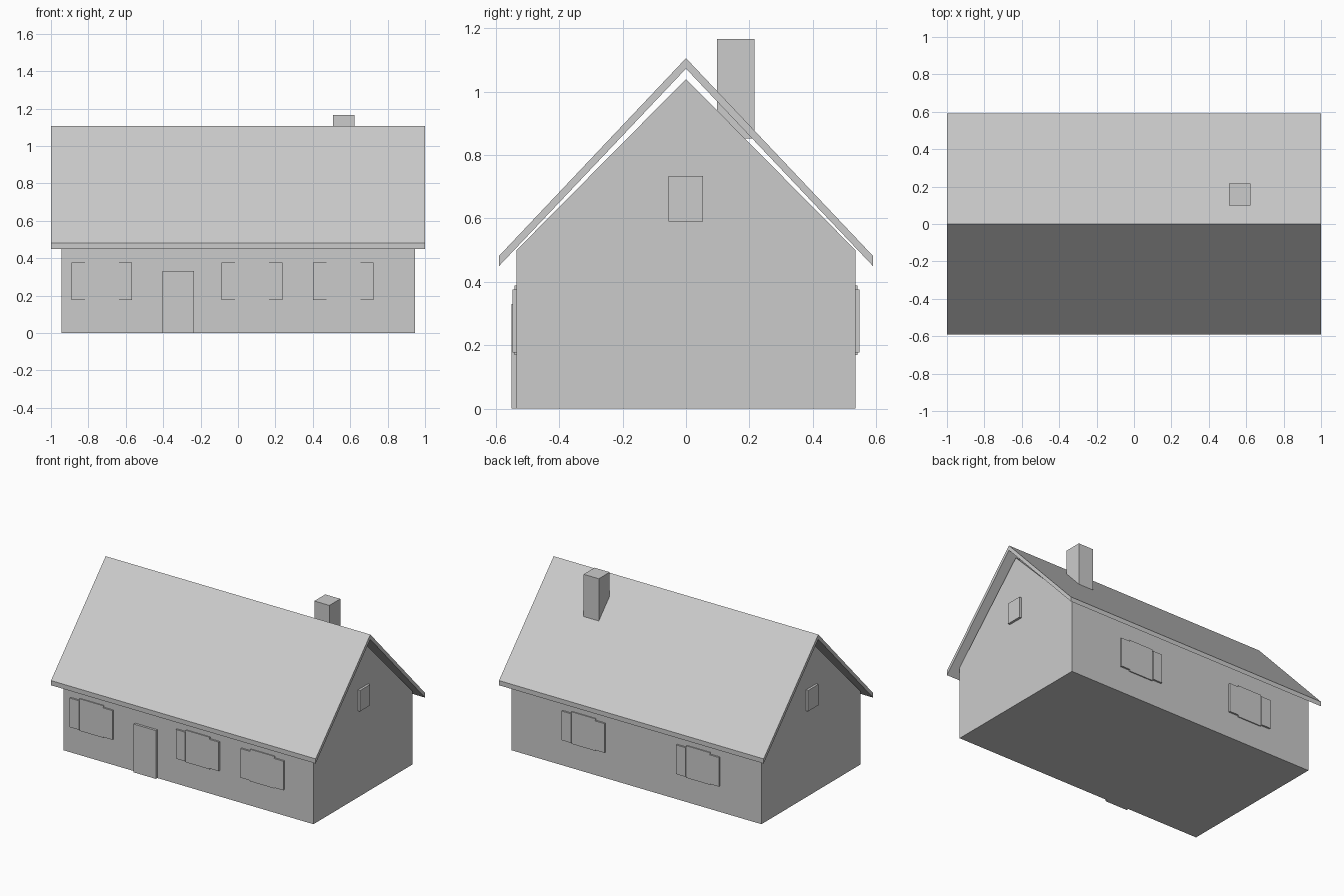
import bpy

cube = bpy.data.objects.get("Cube")
if cube:
    bpy.data.objects.remove(cube, do_unlink=True)

# One plain grey for everything
grey = bpy.data.materials.new("plain_grey")
grey.use_nodes = True
grey.diffuse_color = (0.6, 0.6, 0.6, 1)
grey.node_tree.nodes["Principled BSDF"].inputs["Base Color"].default_value = (0.6, 0.6, 0.6, 1)


def extrude_x(name, profile, half):
    """Extrude a closed (y, z) profile along x, from -half to half."""
    n = len(profile)
    verts = [(x, y, z) for x in (half, -half) for y, z in profile]
    faces = [tuple(range(n)), tuple(reversed(range(n, 2 * n)))]
    faces += [(i, i + n, (i + 1) % n + n, (i + 1) % n) for i in range(n)]
    mesh = bpy.data.meshes.new(name)
    mesh.from_pydata(verts, [], faces)
    mesh.materials.append(grey)
    obj = bpy.data.objects.new(name, mesh)
    bpy.context.collection.objects.link(obj)
    return obj


def box(name, x, y, z):
    """Box from (min, max) ranges on each axis."""
    profile = [(y[0], z[0]), (y[1], z[0]), (y[1], z[1]), (y[0], z[1])]
    obj = extrude_x(name, profile, (x[1] - x[0]) / 2)
    obj.location.x = (x[0] + x[1]) / 2
    return obj


WALL_X, WALL_Y = 0.945, 0.535

# Gabled walls
extrude_x("walls", [(-WALL_Y, 0), (WALL_Y, 0), (WALL_Y, 0.5), (0, 1.04), (-WALL_Y, 0.5)], WALL_X)

# Overhanging roof, a thin folded slab
extrude_x("roof", [(-0.59, 0.45), (0, 1.073), (0.59, 0.45),
                   (0.59, 0.482), (0, 1.106), (-0.59, 0.482)], 1.0)

# Chimney on the rear slope
box("chimney", (0.508, 0.622), (0.098, 0.216), (0.853, 1.166))

# Front door
box("door", (-0.403, -0.235), (-0.551, -WALL_Y), (0, 0.33))


# Shuttered windows on the long walls
def shuttered_window(name, x, side):
    def on_wall(depth):
        return tuple(sorted((side * WALL_Y, side * (WALL_Y + depth))))
    box(name + "_pane", (x - 0.091, x + 0.091), on_wall(0.007), (0.169, 0.388))
    for label, s in (("left", 1), ("right", -1)):
        xs = sorted((x + s * 0.091, x + s * 0.162))
        box(f"{name}_{label}_shutter", xs, on_wall(0.012), (0.177, 0.376))


for i, x in enumerate((-0.728, 0.075, 0.563)):
    shuttered_window(f"front_window_{i + 1}", x, -1)
for i, x in enumerate((-0.47, 0.396)):
    shuttered_window(f"back_window_{i + 1}", x, 1)

# Small attic windows in both gables
for label, s in (("left", 1), ("right", -1)):
    xs = sorted((s * WALL_X, s * (WALL_X + 0.016)))
    box(label + "_attic_window", xs, (-0.056, 0.054), (0.591, 0.734))
